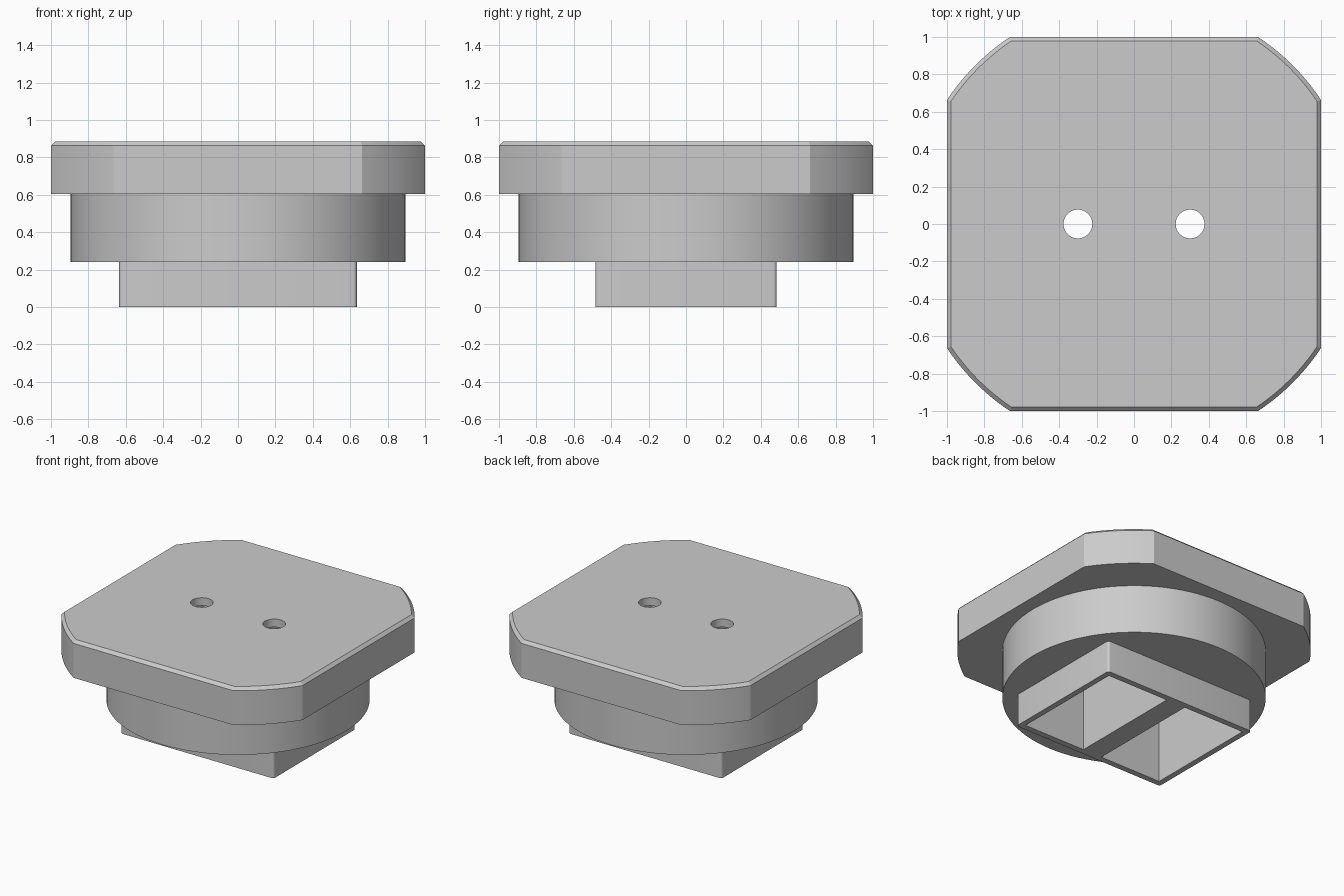
import bpy, bmesh
from math import sin, cos, pi, acos

if "Cube" in bpy.data.objects:
    bpy.data.objects.remove(bpy.data.objects["Cube"], do_unlink=True)

grey = bpy.data.materials.new("plain grey")
grey.use_nodes = True
colour = (0.6, 0.6, 0.6, 1)
grey.diffuse_color = colour
grey.node_tree.nodes["Principled BSDF"].inputs["Base Color"].default_value = colour


def circle(r, cx=0, cy=0, n=96):
    return [(cx + r * cos(2 * pi * i / n), cy + r * sin(2 * pi * i / n)) for i in range(n)]


def clipped_square(half, radius, n=12):
    """Square whose four corners are trimmed by a circle."""
    a = acos(half / radius)
    pts = []
    for q in range(4):
        for i in range(n + 1):
            t = q * pi / 2 + a + (pi / 2 - 2 * a) * i / n
            pts.append((radius * cos(t), radius * sin(t)))
    return pts


def rounded_rect(hx, hy, r, n=5):
    pts = []
    for q, (sx, sy) in enumerate([(1, 1), (-1, 1), (-1, -1), (1, -1)]):
        for i in range(n + 1):
            t = (q + i / n) * pi / 2
            pts.append((sx * (hx - r) + r * cos(t), sy * (hy - r) + r * sin(t)))
    return pts


def box_outline(x0, x1, y):
    return [(x0, -y), (x1, -y), (x1, y), (x0, y)]


def loft(name, layers):
    """Closed solid through outlines given as (z, points)."""
    bm = bmesh.new()
    rings = [[bm.verts.new((x, y, z)) for x, y in pts] for z, pts in layers]
    n = len(rings[0])
    for lo, hi in zip(rings, rings[1:]):
        for i in range(n):
            j = (i + 1) % n
            bm.faces.new((lo[i], lo[j], hi[j], hi[i]))
    bm.faces.new(rings[0][::-1])
    bm.faces.new(rings[-1])
    bmesh.ops.recalc_face_normals(bm, faces=bm.faces)
    mesh = bpy.data.meshes.new(name)
    bm.to_mesh(mesh)
    bm.free()
    mesh.materials.append(grey)
    ob = bpy.data.objects.new(name, mesh)
    bpy.context.collection.objects.link(ob)
    return ob


# Solid parts, top to bottom
Z_COLLAR, Z_PLATE, Z_TOP, CHAMFER = 0.24, 0.605, 0.885, 0.022
plate = loft("top_plate", [
    (Z_PLATE, clipped_square(1, 1.2)),
    (Z_TOP - CHAMFER, clipped_square(1, 1.2)),
    (Z_TOP, clipped_square(1 - CHAMFER, 1.2 - CHAMFER))])
collar = loft("round_collar", [(Z_COLLAR, circle(0.895)), (Z_PLATE, circle(0.895))])
plug = loft("plug_base", [(0, rounded_rect(0.635, 0.485, 0.02)),
                          (Z_COLLAR, rounded_rect(0.635, 0.485, 0.02))])

# Cutters: two deep pockets from below, two round holes through the top
pockets, holes = [], []
for side, s in (("left", 1), ("right", -1)):
    x0, x1 = sorted((s * 0.08, s * 0.592))
    outline = box_outline(x0, x1, 0.44)
    pockets.append(loft(side + "_pocket_cutter", [(-0.1, outline), (0.825, outline)]))
    ring = circle(0.077, s * 0.3, 0, 40)
    holes.append(loft(side + "_hole_cutter", [(0.7, ring), (1, ring)]))

for part, cutters in ((plate, pockets + holes), (collar, pockets), (plug, pockets)):
    bpy.context.view_layer.objects.active = part
    for cutter in cutters:
        mod = part.modifiers.new("cut", "BOOLEAN")
        mod.operation = "DIFFERENCE"
        mod.solver = "EXACT"
        mod.object = cutter
        bpy.ops.object.modifier_apply(modifier=mod.name)

for cutter in pockets + holes:
    bpy.data.objects.remove(cutter, do_unlink=True)

# Smooth the curved walls, keep the edges crisp
bpy.ops.object.select_all(action="DESELECT")
for part in (plate, collar, plug):
    part.select_set(True)
bpy.context.view_layer.objects.active = plate
bpy.ops.object.shade_smooth_by_angle(angle=pi / 9)
